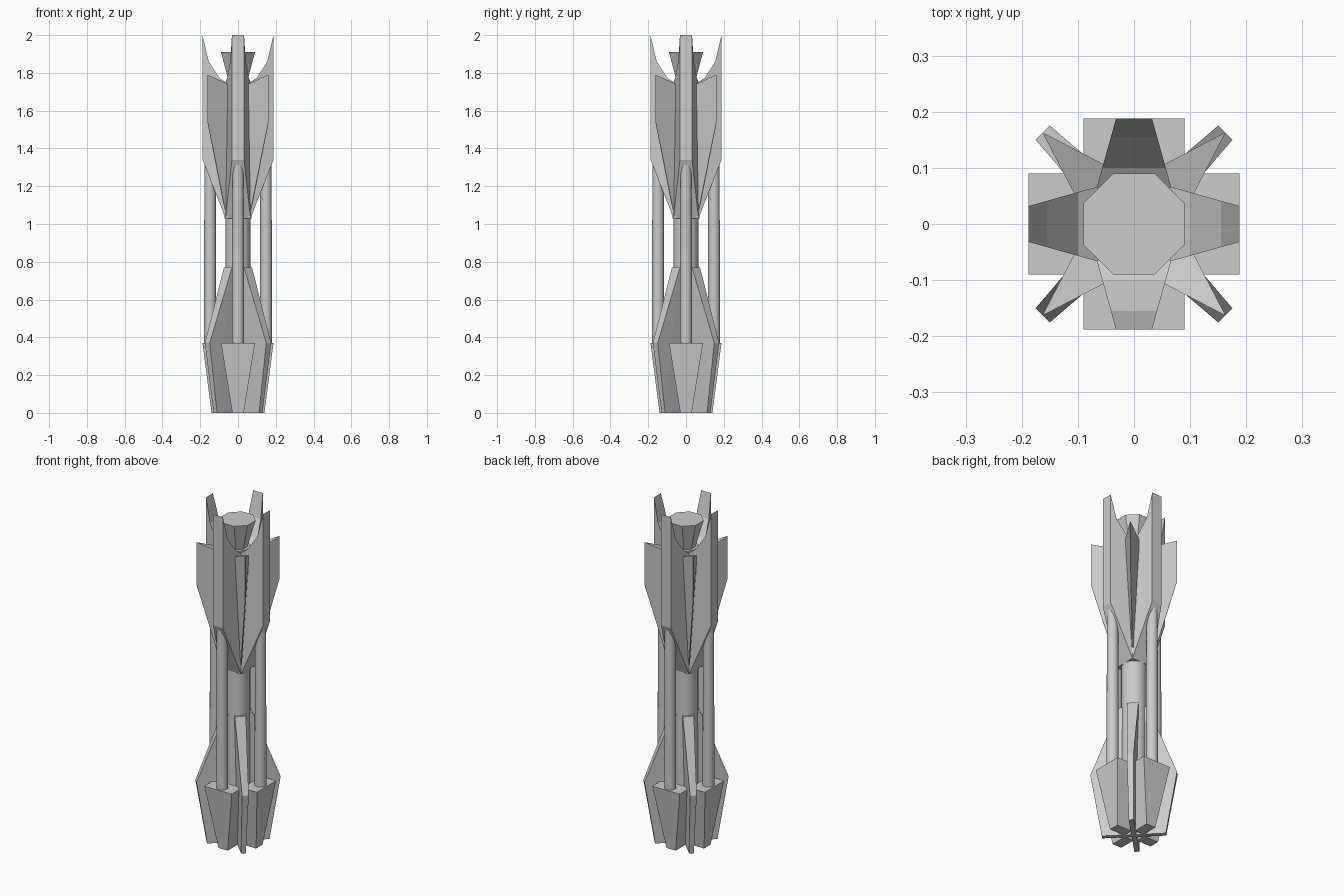
import bpy, bmesh
from math import pi, cos, sin
from mathutils import Matrix

if "Cube" in bpy.data.objects:
    bpy.data.objects.remove(bpy.data.objects["Cube"])


def finish(bm, name, angle=0.0):
    bmesh.ops.recalc_face_normals(bm, faces=bm.faces)
    bm.transform(Matrix.Rotation(angle, 4, 'Z'))
    mesh = bpy.data.meshes.new(name)
    bm.to_mesh(mesh)
    bm.free()
    ob = bpy.data.objects.new(name, mesh)
    bpy.context.collection.objects.link(ob)
    return ob


def blade(name, profile, angle):
    """Radial slab: profile points are (radius, height, half width)."""
    bm = bmesh.new()
    left = [bm.verts.new((r, w, z)) for r, z, w in profile]
    right = [bm.verts.new((r, -w, z)) for r, z, w in profile]
    bm.faces.new(left)
    bm.faces.new(right[::-1])
    n = len(profile)
    for i in range(n):
        j = (i + 1) % n
        bm.faces.new((left[i], right[i], right[j], left[j]))
    bmesh.ops.triangulate(bm, faces=[f for f in bm.faces if len(f.verts) > 4])
    return finish(bm, name, angle)


def column(name, sides, r1, r2, z1, z2, x=0.0, angle=0.0, turn=0.0, smooth=True):
    bm = bmesh.new()
    m = Matrix.Translation((x, 0, (z1 + z2) / 2)) @ Matrix.Rotation(turn, 4, 'Z')
    bmesh.ops.create_cone(bm, cap_ends=True, segments=sides, radius1=r1,
                          radius2=r2, depth=z2 - z1, matrix=m)
    ob = finish(bm, name, angle)
    if smooth:
        bpy.context.view_layer.objects.active = ob
        ob.select_set(True)
        bpy.ops.object.shade_smooth_by_angle(angle=pi / 6)
        ob.select_set(False)
    return ob


# Petal width grows toward the core
def petal_point(r, z):
    return (r, z, 0.032 + (0.188 - r) * 0.28)


petal = [petal_point(*p) for p in
         [(0.188, 1.34), (0.188, 2.0), (0.155, 1.86), (0.10, 1.775),
          (0.05, 1.74), (0.05, 1.02 - 0.02 + 0.03), (0.066, 1.03)]]
upper_fin = [(0.228, 1.54, 0.001), (0.228, 1.79, 0.001),
             (0.085, 1.73, 0.046), (0.085, 1.03, 0.003)]
lower_fin = [(0.17, 0.0, 0.013), (0.23, 0.37, 0.018), (0.075, 0.77, 0.03),
             (0.045, 0.77, 0.03), (0.0, 0.37, 0.018), (0.0, 0.0, 0.013)]
foot = [(0.14, 0.0, 0.03), (0.188, 0.37, 0.09),
        (0.09, 0.37, 0.09), (0.042, 0.0, 0.03)]

# Core and its flared octagonal cup
column("core", 32, 0.066, 0.066, 0.2, 1.75)
k = 1 / cos(pi / 8)
column("cup", 8, 0.045 * k, 0.09 * k, 1.74, 1.91, turn=pi / 8, smooth=False)

# Four-fold parts: petals, feet and tubes on the axes, fins on the diagonals
for i in range(4):
    a = i * pi / 2
    blade(f"upper_petal_{i}", petal, a)
    blade(f"foot_block_{i}", foot, a)
    column(f"side_tube_{i}", 24, 0.032, 0.030, 0.36, 1.36, x=0.148, angle=a)
    blade(f"upper_fin_{i}", upper_fin, a + pi / 4)
    blade(f"lower_fin_{i}", lower_fin, a + pi / 4)
